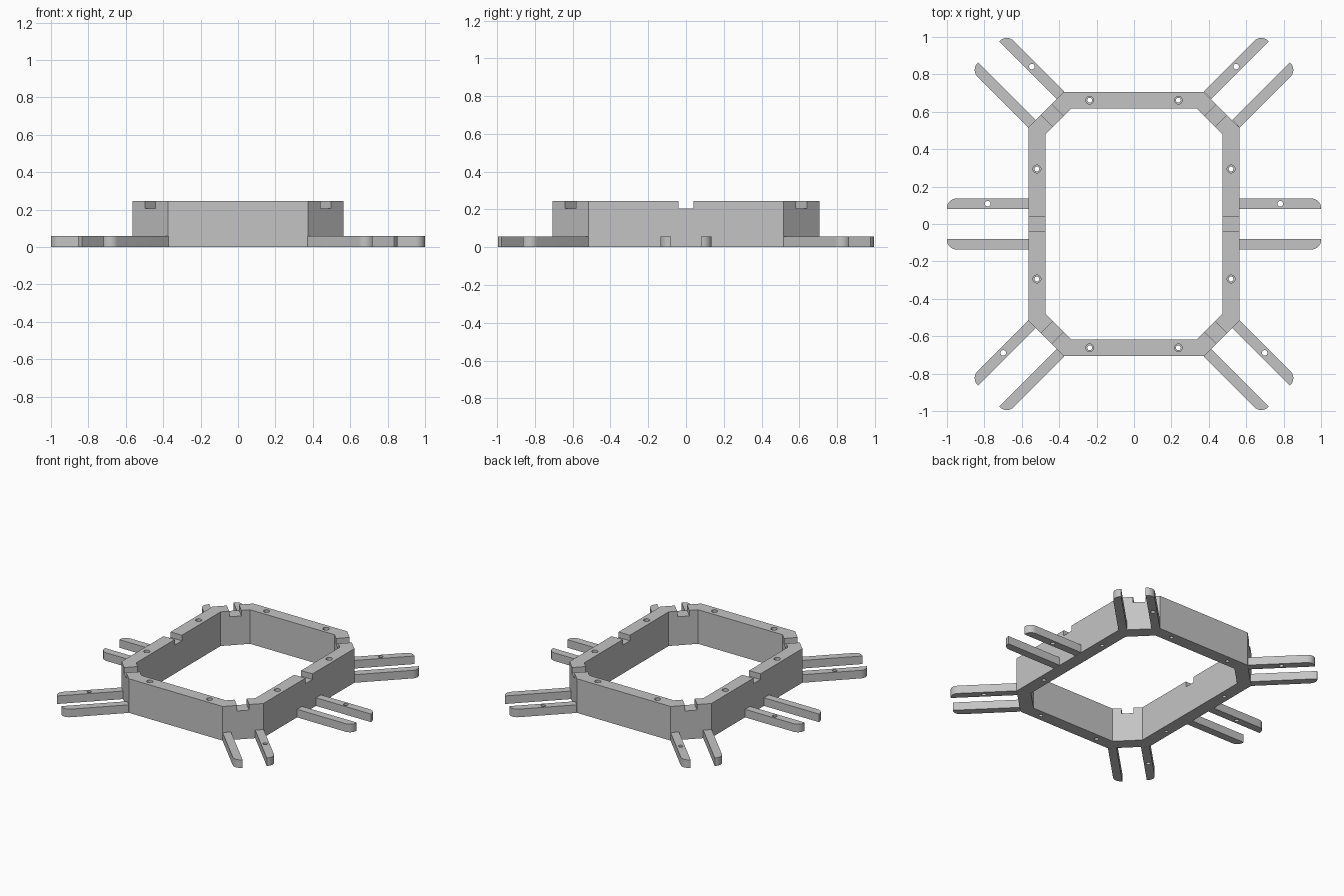
import bpy, bmesh
from math import pi, sin, cos
from mathutils import Matrix, Vector

cube = bpy.data.objects.get("Cube")
if cube:
    bpy.data.objects.remove(cube, do_unlink=True)

HEIGHT, ARM_HEIGHT = 0.245, 0.058
ARM_LENGTH = 0.435

grey = bpy.data.materials.new("plain grey")
grey.use_nodes = True
GREY = (0.55, 0.55, 0.55, 1)
grey.diffuse_color = GREY
grey.node_tree.nodes["Principled BSDF"].inputs["Base Color"].default_value = GREY


def make_object(name, bm):
    bmesh.ops.recalc_face_normals(bm, faces=bm.faces)
    mesh = bpy.data.meshes.new(name)
    bm.to_mesh(mesh)
    bm.free()
    mesh.materials.append(grey)
    obj = bpy.data.objects.new(name, mesh)
    bpy.context.collection.objects.link(obj)
    return obj


def activate(obj):
    bpy.ops.object.select_all(action="DESELECT")
    obj.select_set(True)
    bpy.context.view_layer.objects.active = obj


def prism(bm, points, z0, z1):
    """Extrude a flat outline from z0 up to z1."""
    face = bm.faces.new([bm.verts.new((x, y, z0)) for x, y in points])
    top = bmesh.ops.extrude_face_region(bm, geom=[face])["geom"]
    bmesh.ops.translate(bm, vec=(0, 0, z1 - z0),
                        verts=[g for g in top if isinstance(g, bmesh.types.BMVert)])


def circle(x, y, r, n=24):
    return [(x + r * cos(2 * pi * i / n), y + r * sin(2 * pi * i / n)) for i in range(n)]


def octagon(w, d, cw, cd):
    """Chamfered rectangle; cw and cd are where the chamfers begin."""
    quarter = [(w, cd), (cw, d)]
    half = quarter + [(-x, y) for x, y in reversed(quarter)]
    return half + [(-x, -y) for x, y in half]


def cut(obj, bm):
    cutter = make_object("cutter", bm)
    cutter.hide_render = True
    mod = obj.modifiers.new("cut", "BOOLEAN")
    mod.operation, mod.solver, mod.object = "DIFFERENCE", "EXACT", cutter
    activate(obj)
    bpy.ops.object.modifier_apply(modifier=mod.name)
    bpy.data.objects.remove(cutter, do_unlink=True)


SIGNS = [(sx, sy) for sx in (1, -1) for sy in (1, -1)]
corner = Vector((0.469, 0.612, 0))

# Eight-sided frame wall
bm = bmesh.new()
prism(bm, octagon(0.564, 0.707, 0.373, 0.516), 0, HEIGHT)
frame = make_object("frame", bm)
bm = bmesh.new()
prism(bm, octagon(0.474, 0.617, 0.336, 0.479), -0.1, HEIGHT + 0.1)
cut(frame, bm)

# Screw holes through the frame, widened at the top
holes = [(sx * x, sy * y) for x, y in ((0.237, 0.662), (0.519, 0.294)) for sx, sy in SIGNS]
for radius, bottom in ((0.013, -0.1), (0.021, HEIGHT - 0.03)):
    bm = bmesh.new()
    for x, y in holes:
        prism(bm, circle(x, y, radius), bottom, HEIGHT + 0.1)
    cut(frame, bm)

# Notches across the top at both sides and all four corners
bm = bmesh.new()
stations = [(Vector((s * 0.52, 0, 0)), 0) for s in (1, -1)]
stations += [(Vector((sx * 0.437, sy * 0.58, 0)), sx * sy * pi / 4) for sx, sy in SIGNS]
for place, angle in stations:
    place.z = HEIGHT + 0.06
    bmesh.ops.create_cube(bm, size=1, matrix=Matrix.Translation(place)
                          @ Matrix.Rotation(angle, 4, "Z")
                          @ Matrix.Diagonal((0.16, 0.08, 0.2, 1)))
cut(frame, bm)
activate(frame)
bpy.ops.object.shade_smooth_by_angle()


# Flat arms, each with a rounded outer corner and one hole
def make_arm(name, matrix):
    v0, v1, r = 0.08, 0.136, 0.05
    outline = [(0, v0), (ARM_LENGTH, v0)]
    outline += [(ARM_LENGTH - r + r * cos(i * pi / 16), v1 - r + r * sin(i * pi / 16))
                for i in range(9)]
    outline.append((0, v1))
    bm = bmesh.new()
    prism(bm, outline, 0, ARM_HEIGHT)
    bm.transform(matrix)
    arm = make_object(name, bm)
    bm = bmesh.new()
    prism(bm, circle(0.217, 0.108, 0.015), -0.1, 0.2)
    bm.transform(matrix)
    cut(arm, bm)
    activate(arm)
    bpy.ops.object.shade_smooth_by_angle()


diagonal = Matrix.Translation(corner) @ Matrix.Rotation(pi / 4, 4, "Z")
straight = Matrix.Translation((0.565, 0, 0))
for sx, sy in SIGNS:
    side = ("back_" if sy > 0 else "front_") + ("left" if sx > 0 else "right")
    mirror = Matrix.Diagonal((sx, sy, 1, 1))
    make_arm(side + "_side_arm", mirror @ straight)
    for label, flip in (("inner", 1), ("outer", -1)):
        make_arm(f"{side}_corner_arm_{label}",
                 mirror @ diagonal @ Matrix.Diagonal((1, flip, 1, 1)))
